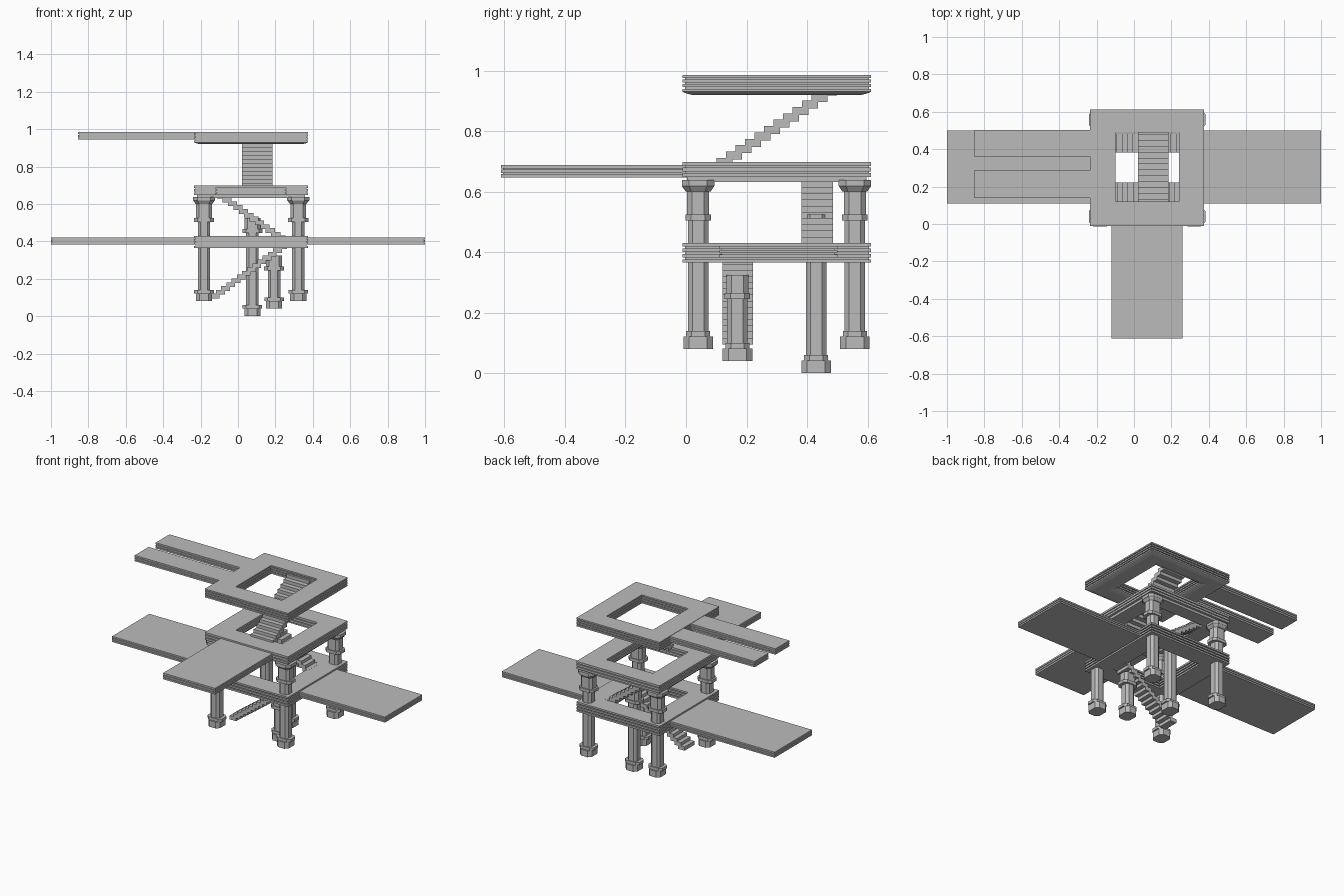
import bpy, bmesh

cube = bpy.data.objects.get("Cube")
if cube:
    bpy.data.objects.remove(cube, do_unlink=True)

stone = bpy.data.materials.new("grey_stone")
GREY = (0.5, 0.5, 0.5, 1)
stone.diffuse_color = GREY
stone.use_nodes = True
stone.node_tree.nodes["Principled BSDF"].inputs["Base Color"].default_value = GREY


def finish(name, bm):
    bmesh.ops.recalc_face_normals(bm, faces=bm.faces)
    mesh = bpy.data.meshes.new(name)
    bm.to_mesh(mesh)
    bm.free()
    mesh.materials.append(stone)
    obj = bpy.data.objects.new(name, mesh)
    bpy.context.collection.objects.link(obj)
    return obj


def rect(bm, x0, x1, y0, y1, z, inset):
    return [bm.verts.new((x, y, z)) for x, y in (
        (x0 + inset, y0 + inset), (x1 - inset, y0 + inset),
        (x1 - inset, y1 - inset), (x0 + inset, y1 - inset))]


def bridge_loops(bm, a, b):
    n = len(a)
    for i in range(n):
        j = (i + 1) % n
        bm.faces.new((a[i], a[j], b[j], b[i]))


def moulding(z0, z1, slabs, groove):
    """Edge profile: equal slabs separated by narrow recessed grooves."""
    gap = (z1 - z0) * 0.1
    thick = (z1 - z0 - gap * (slabs - 1)) / slabs
    rows = []
    for i in range(slabs):
        z = z0 + i * (thick + gap)
        rows += [(z, 0), (z + thick, 0)]
        if i < slabs - 1:
            rows += [(z + thick, groove), (z + thick + gap, groove)]
    return rows


# Deck and walkway builders
OUTER = (-0.235, 0.375, -0.012, 0.612)
HOLE = (-0.10, 0.24, 0.12, 0.49)


def deck(name, rows):
    bm = bmesh.new()
    loops = [rect(bm, *OUTER, z, d) for z, d in rows]
    loops += [rect(bm, *HOLE, z, -d) for z, d in reversed(rows)]
    for a, b in zip(loops, loops[1:] + loops[:1]):
        bridge_loops(bm, a, b)
    return finish(name, bm)


def slab(name, x0, x1, y0, y1, z0, z1):
    bm = bmesh.new()
    loops = [rect(bm, x0, x1, y0, y1, z, d) for z, d in moulding(z0, z1, 3, 0.008)]
    for a, b in zip(loops, loops[1:]):
        bridge_loops(bm, a, b)
    bm.faces.new(loops[0])
    bm.faces.new(loops[-1])
    return finish(name, bm)


# Three square decks with a stair opening
deck("lower_deck", moulding(0.365, 0.43, 4, 0.008))
deck("middle_deck", [(0.632, 0.016), (0.648, 0.016)] + moulding(0.648, 0.698, 3, 0.008))
deck("upper_deck", [(0.92, 0.03), (0.926, 0.008)] + moulding(0.93, 0.986, 4, 0.008))

# Walkways reaching out from the decks
slab("lower_walkway_left", 0.34, 1.0, 0.11, 0.50, 0.383, 0.42)
slab("lower_walkway_right", -1.0, -0.2, 0.11, 0.50, 0.383, 0.42)
slab("middle_walkway", -0.12, 0.26, -0.612, 0.03, 0.647, 0.688)
slab("upper_beam_front", -0.855, -0.2, 0.14, 0.285, 0.945, 0.984)
slab("upper_beam_back", -0.855, -0.2, 0.36, 0.503, 0.945, 0.984)


# Columns are stacks of chamfered blocks
def block(bm, cx, cy, z0, z1, wx, wy, flare=1.0):
    loops = []
    for z, s in ((z0, 1.0), (z1, flare)):
        hx, hy = wx * s / 2, wy * s / 2
        c = min(hx, hy) * 0.45
        quarter = [(hx, hy - c), (hx - c, hy)]
        pts = quarter + [(-x, y) for x, y in reversed(quarter)]
        pts += [(-x, -y) for x, y in pts]
        loops.append([bm.verts.new((cx + x, cy + y, z)) for x, y in pts])
    bridge_loops(bm, *loops)
    bm.faces.new(loops[0])
    bm.faces.new(loops[1])


def column(name, x, y, z, top, head):
    """head is the height where the thicker upper block begins."""
    bm = bmesh.new()
    block(bm, x, y, z, z + 0.042, 0.086, 0.098)
    block(bm, x, y, z + 0.042, z + 0.06, 0.105, 0.08)
    block(bm, x, y, z + 0.06, head, 0.066, 0.068)
    block(bm, x, y, head - 0.02, head, 0.108, 0.084)
    block(bm, x, y, head, top, 0.085, 0.072)
    return bm


for side, x in (("right", -0.182), ("left", 0.322)):
    for end, y in (("front", 0.04), ("back", 0.558)):
        bm = column("corner", x, y, 0.08, 0.605, 0.525)
        block(bm, x, y, 0.6, 0.618, 0.088, 0.082, 1.3)
        block(bm, x, y, 0.618, 0.638, 0.118, 0.108)
        finish(f"{end}_{side}_column", bm)

finish("lower_stair_column", column("support", 0.193, 0.17, 0.04, 0.325, 0.265))
finish("middle_stair_column", column("support", 0.077, 0.43, 0.0, 0.525, 0.465))


# Stairs made of overlapping solid steps
def stairs(name, start, end, z0, z1, lo, hi, count, along_x=True):
    bm = bmesh.new()
    run = (end - start) / count
    rise = (z1 - z0) / count
    for i in range(count):
        a = start + i * run
        b = a + run * 1.7
        a, b = min(a, b), max(a, b)
        z = z0 + i * rise
        span = (a, b, lo, hi) if along_x else (lo, hi, a, b)
        low = rect(bm, *span, z, 0)
        high = rect(bm, *span, z + rise * 1.25, 0)
        bridge_loops(bm, low, high)
        bm.faces.new(low)
        bm.faces.new(high)
    return finish(name, bm)


stairs("lower_stairs", -0.145, 0.27, 0.095, 0.40, 0.12, 0.222, 15)
stairs("middle_stairs", 0.255, -0.12, 0.405, 0.67, 0.382, 0.485, 13)
stairs("upper_stairs", 0.10, 0.54, 0.685, 0.98, 0.022, 0.185, 14, along_x=False)
